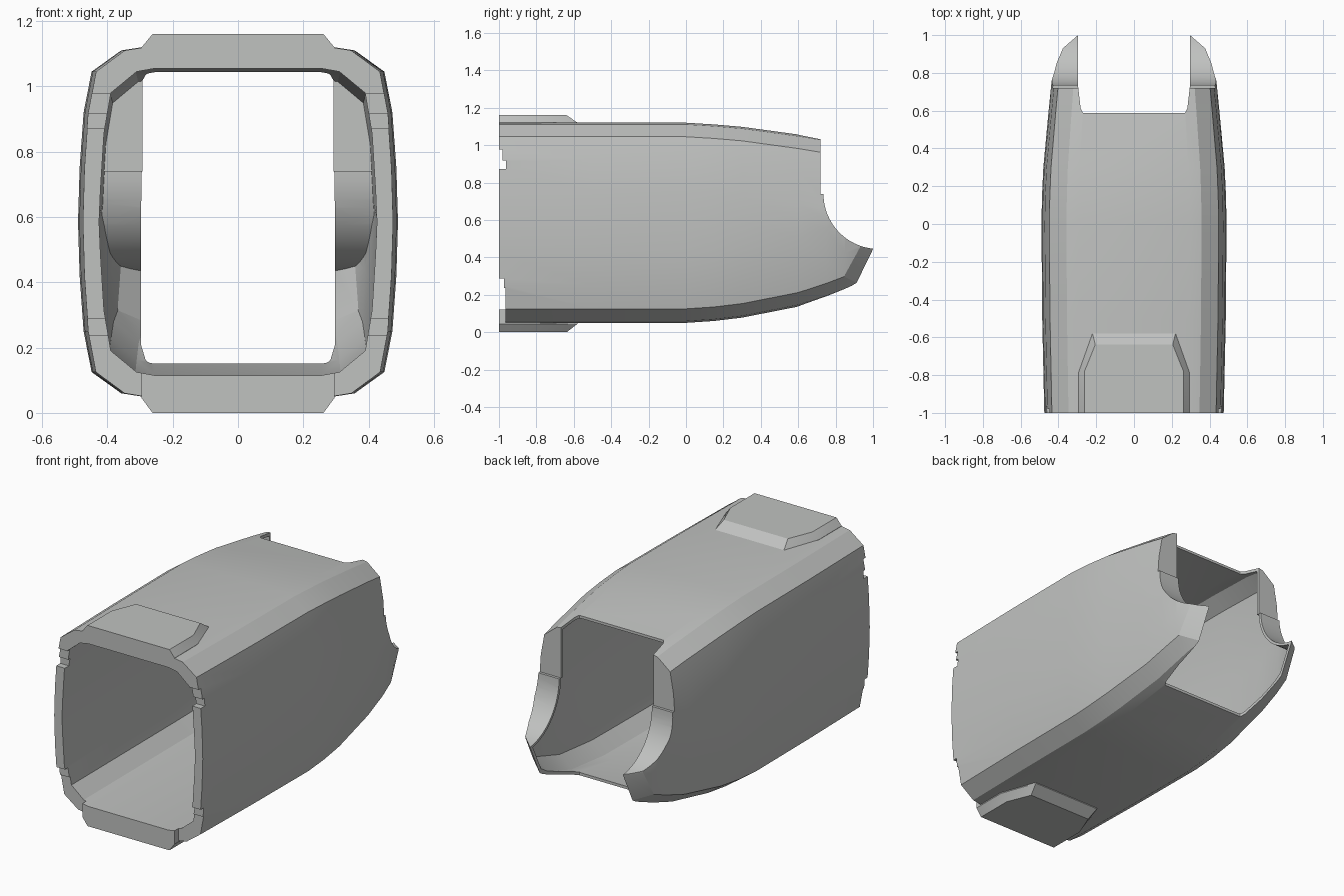
import bpy, bmesh, math
from mathutils import Vector

cube = bpy.data.objects.get("Cube")
if cube:
    bpy.data.objects.remove(cube, do_unlink=True)

grey = bpy.data.materials.new("light grey")
grey.use_nodes = True
COLOUR = (0.53, 0.54, 0.53, 1)
grey.diffuse_color = COLOUR
grey.node_tree.nodes["Principled BSDF"].inputs["Base Color"].default_value = COLOUR


def to_object(bm, name):
    bmesh.ops.recalc_face_normals(bm, faces=bm.faces)
    mesh = bpy.data.meshes.new(name)
    bm.to_mesh(mesh)
    bm.free()
    mesh.materials.append(grey)
    obj = bpy.data.objects.new(name, mesh)
    bpy.context.collection.objects.link(obj)
    return obj


def bridge(rings):
    """Closed solid through a list of equal-length point rings."""
    bm = bmesh.new()
    loops = [[bm.verts.new(p) for p in ring] for ring in rings]
    n = len(loops[0])
    for a, b in zip(loops, loops[1:]):
        for i in range(n):
            j = (i + 1) % n
            bm.faces.new((a[i], a[j], b[j], b[i]))
    bm.faces.new(loops[0])
    bm.faces.new(loops[-1])
    return bm


def section(y, w, top, bottom):
    """Rounded rectangular cross-section with chamfered corners."""
    mid, h = (top + bottom) / 2, (top - bottom) / 2
    quarter = [(0.6, h), (0.73, h - 0.01), (0.915, h - 0.075),
               (0.965, h - 0.2), (0.99, h - 0.37)]
    right = quarter + [(1, 0)] + [(x, -z) for x, z in reversed(quarter)]
    ring = right + [(-x, z) for x, z in reversed(right)]
    return [Vector((x * w, y, mid + z)) for x, z in ring]


def cut(obj, cutter):
    """Subtract the cutter for good, then drop it."""
    mod = obj.modifiers.new("cut", "BOOLEAN")
    mod.operation = "DIFFERENCE"
    mod.solver = "EXACT"
    mod.object = cutter
    cutter.hide_render = True
    graph = bpy.context.evaluated_depsgraph_get()
    mesh = bpy.data.meshes.new_from_object(obj.evaluated_get(graph))
    obj.modifiers.clear()
    obj.data = mesh
    bpy.data.objects.remove(cutter, do_unlink=True)


def box(x0, x1, y0, y1, z0, z1):
    ring = [(x0, y0), (x1, y0), (x1, y1), (x0, y1)]
    return to_object(bridge([[(x, y, z) for x, y in ring] for z in (z0, z1)]), "cutter")


def hull(stations, inset, name):
    """Lofted body with bevelled rear corners and a round scoop in the back."""
    bm = bridge([section(*s) for s in stations])
    for side in (1, -1):
        a, b, c = [Vector((side * x, y, z)) for x, y, z in
                   ((0.43, 0.80, 0.29), (0.385, 0.93, 0.47), (0.30, 1.0, 0.45))]
        normal = (b - a).cross(c - a).normalized()
        if normal.y < 0:
            normal.negate()
        res = bmesh.ops.bisect_plane(
            bm, geom=bm.verts[:] + bm.edges[:] + bm.faces[:],
            plane_co=a - normal * inset, plane_no=normal, clear_outer=True)
        edges = [e for e in res["geom_cut"] if isinstance(e, bmesh.types.BMEdge)]
        bmesh.ops.edgeloop_fill(bm, edges=edges)
    obj = to_object(bm, name)
    r = 0.295 + inset
    wall = 0.72 - inset
    profile = [(1.5, 1.4), (wall, 1.4), (wall, 0.74)]
    for i in range(17):
        t = math.radians(180 + 85 * i / 16)
        profile.append((1.03 + r * math.cos(t), 0.74 + r * math.sin(t)))
    profile.append((1.5, profile[-1][1]))
    cut(obj, to_object(bridge([[(x, y, z) for y, z in profile] for x in (-1, 1)]), "cutter"))
    return obj


# Hollow sleeve: outer body minus inner body
shell = hull([(-1, 0.475, 1.12, 0.05), (-0.5, 0.486, 1.12, 0.05),
              (0, 0.49, 1.12, 0.05), (0.15, 0.487, 1.111, 0.06),
              (0.3, 0.48, 1.098, 0.078), (0.6, 0.452, 1.057, 0.137),
              (0.75, 0.437, 1.032, 0.186), (0.85, 0.42, 1.015, 0.224),
              (0.93, 0.39, 1.0, 0.255), (1, 0.312, 0.99, 0.285)], 0, "sleeve_shell")
cavity = hull([(-1.1, 0.425, 1.055, 0.115), (0, 0.43, 1.055, 0.115),
               (0.3, 0.43, 1.055, 0.118), (0.6, 0.425, 1.043, 0.152),
               (0.75, 0.417, 1.016, 0.203), (0.85, 0.402, 0.998, 0.24),
               (0.93, 0.372, 0.985, 0.27), (0.985, 0.3, 0.975, 0.3)], 0.015, "cavity")
cut(shell, cavity)

# Rear slot through roof and floor
edge = [(0.27, 0.588), (0.283, 0.615), (0.297, 0.74), (0.297, 1.5)]
outline = edge + [(-x, y) for x, y in reversed(edge)]
cut(shell, to_object(bridge([[(x, y, z) for x, y in outline] for z in (-0.5, 1.5)]), "cutter"))

# Locking notches in the front rim
for side in (1, -1):
    for x, depth, low, high in ((0.35, 0.037, 0.873, 0.917), (0.35, 0.02, 0.91, 0.977),
                                (0.35, 0.027, 0.2, 0.288), (0.295, 0.035, -0.1, 0.235)):
        x0, x1 = sorted((side * x, side * 0.7))
        cut(shell, box(x0, x1, -1.2, -1 + depth, low, high))


# Raised pads on roof and floor
def pad(name, levels):
    rings = []
    for z, w, corner, tip, end in levels:
        half = [(w, -1), (w, corner), (tip, end)]
        rings.append([(x, y, z) for x, y in half + [(-x, y) for x, y in reversed(half)]])
    return to_object(bridge(rings), name)


base, crown = (0.295, -0.79, 0.22, -0.58), (0.262, -0.78, 0.205, -0.638)
pads = [pad("top_pad", [(1.09, *base), (1.12, *base), (1.16, *crown)]),
        pad("bottom_pad", [(0.08, *base), (0.045, *base), (0.0, *crown)])]

# Smooth body with crisp edges
bpy.ops.object.select_all(action="DESELECT")
for obj in [shell] + pads:
    obj.select_set(True)
bpy.context.view_layer.objects.active = shell
bpy.ops.object.shade_smooth_by_angle(angle=math.radians(20))
